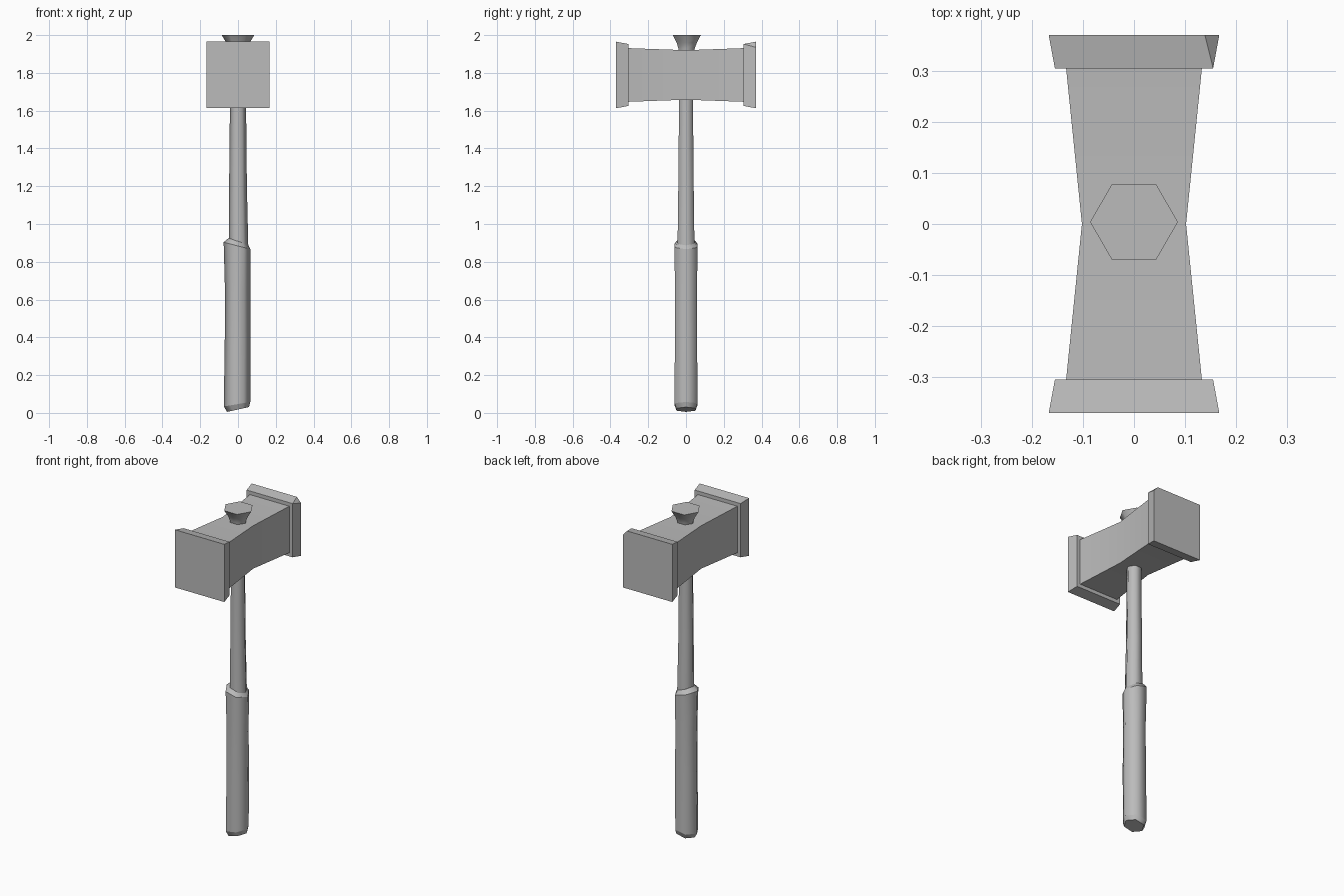
import bpy, bmesh
from math import cos, sin, pi, radians

cube = bpy.data.objects.get("Cube")
if cube:
    bpy.data.objects.remove(cube, do_unlink=True)

GREY = (0.5, 0.5, 0.5, 1)
grey = bpy.data.materials.new("plain grey")
grey.use_nodes = True
grey.diffuse_color = GREY
grey.node_tree.nodes["Principled BSDF"].inputs["Base Color"].default_value = GREY

HEAD_Z = 1.789


def loft(name, rings, sharp=(), smooth=True):
    """Skin a list of equal point rings, cap both ends, keep chosen rings sharp."""
    bm = bmesh.new()
    loops = [[bm.verts.new(p) for p in ring] for ring in rings]
    n = len(loops[0])
    for a, b in zip(loops, loops[1:]):
        for i in range(n):
            j = (i + 1) % n
            bm.faces.new((a[i], a[j], b[j], b[i])).smooth = smooth
    for end in (loops[0], loops[-1]):
        bm.faces.new(end)
    for k in sharp:
        for i in range(n):
            bm.edges.get((loops[k][i], loops[k][(i + 1) % n])).smooth = False
    bmesh.ops.recalc_face_normals(bm, faces=bm.faces)
    mesh = bpy.data.meshes.new(name)
    bm.to_mesh(mesh)
    bm.free()
    mesh.materials.append(grey)
    obj = bpy.data.objects.new(name, mesh)
    bpy.context.collection.objects.link(obj)
    return obj


def hexagon(z, r, cx=0, slope=0, cy=0):
    """Six-sided ring with corners on x, tilted by slope along x."""
    ring = []
    for i in range(6):
        x, y = r * cos(i * pi / 3), r * sin(i * pi / 3)
        ring.append((cx + x, cy + y, z + slope * x))
    return ring


def rectangle(y, w, h):
    return [(sx * w, y, HEAD_Z + sz * h)
            for sx, sz in ((-1, -1), (1, -1), (1, 1), (-1, 1))]


# Head block, pinched at the middle
head = loft("head", [rectangle(-0.305, 0.133, 0.142), rectangle(0, 0.102, 0.131),
                     rectangle(0.305, 0.133, 0.142)])
bpy.context.view_layer.objects.active = head
head.select_set(True)
bpy.ops.object.shade_smooth_by_angle(angle=radians(30))

# Flared striking faces
for side, label in ((-1, "front"), (1, "back")):
    face = loft(label + "_striking_face",
                [rectangle(side * 0.305, 0.155, 0.164),
                 rectangle(side * 0.37, 0.167, 0.176)], smooth=False)
    if side > 0:
        # Chipped corner: slice off the top outer corner of the back face
        bm = bmesh.new()
        bm.from_mesh(face.data)
        corner = max(bm.verts, key=lambda v: v.co.x + v.co.y + v.co.z)
        inner = next(e.other_vert(corner) for e in corner.link_edges
                     if e.other_vert(corner).co.y < 0.33)
        a = corner.co.copy()
        a.x -= 0.028
        b = corner.co.copy()
        b.z -= 0.03
        c = inner.co.copy()
        bmesh.ops.bisect_plane(bm, geom=bm.verts[:] + bm.edges[:] + bm.faces[:],
                               dist=1e-5, plane_co=a,
                               plane_no=(b - a).cross(c - a) *
                               (1 if (b - a).cross(c - a).z > 0 else -1),
                               clear_outer=True)
        bmesh.ops.holes_fill(bm, edges=[e for e in bm.edges if e.is_boundary], sides=0)
        bmesh.ops.recalc_face_normals(bm, faces=bm.faces)
        bm.to_mesh(face.data)
        bm.free()

# Shaft, running up through the head
loft("shaft", [hexagon(0.86, 0.052, 0.003), hexagon(1.2, 0.047),
               hexagon(1.6, 0.043), hexagon(1.9, 0.046)])

# Flared knob on top of the shaft
loft("knob", [hexagon(1.88, 0.046, cy=0.002), hexagon(1.93, 0.05, cy=0.003),
              hexagon(1.96, 0.062, cy=0.004), hexagon(2.0, 0.086, cy=0.004)], sharp=(3,))

# Grip with slanted, bevelled ends
loft("grip", [hexagon(0.018, 0.058, 0, 0.22), hexagon(0.046, 0.07, -0.005, 0.17),
              hexagon(0.4, 0.068, -0.002), hexagon(0.65, 0.067, -0.002),
              hexagon(0.885, 0.071, -0.005, -0.26),
              hexagon(0.91, 0.05, 0, -0.3)], sharp=(0, 1, 4, 5))
